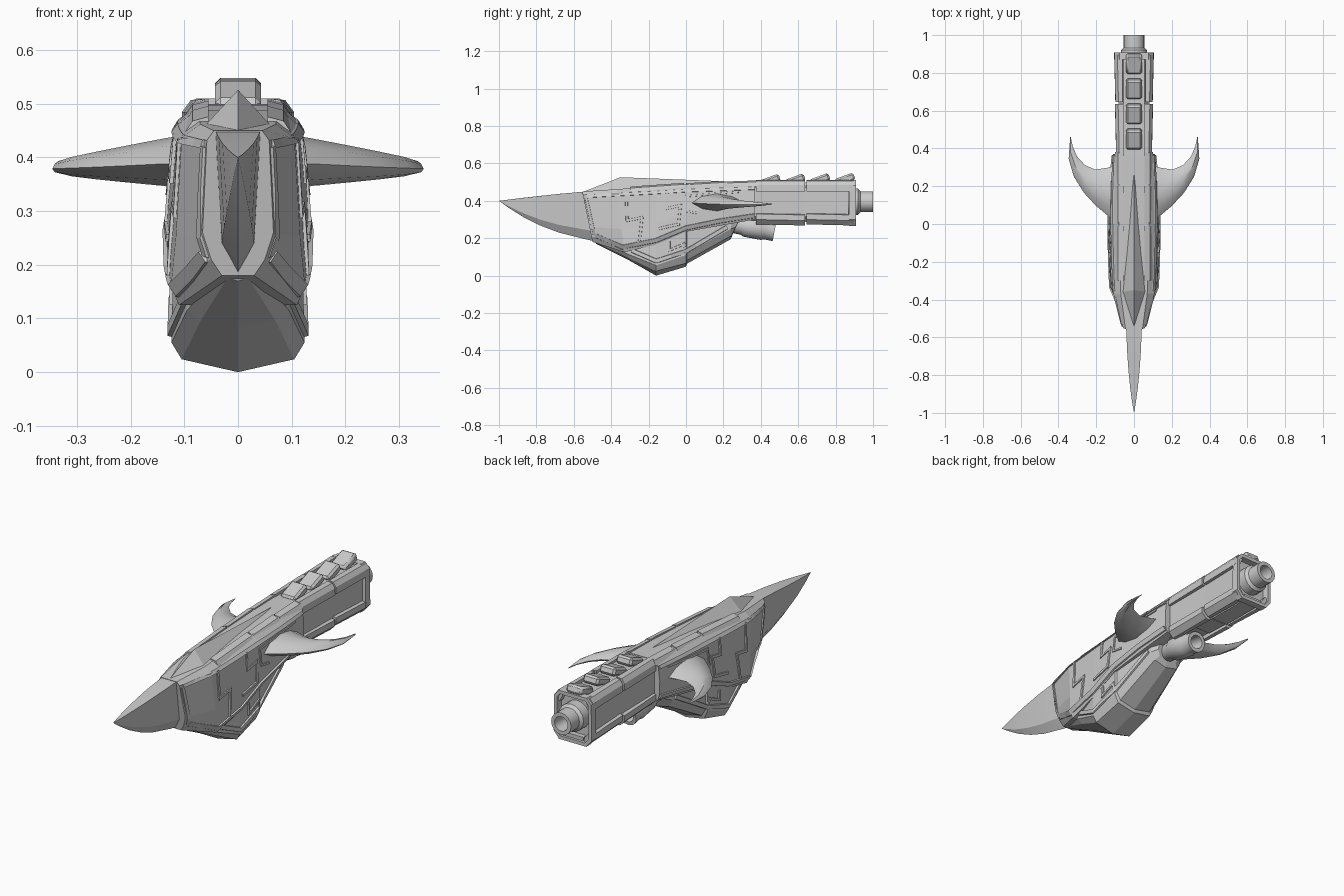
import bpy, bmesh, math
from mathutils import Vector
from mathutils.bvhtree import BVHTree

if "Cube" in bpy.data.objects:
    bpy.data.objects.remove(bpy.data.objects["Cube"])


def finish(name, bm, mirror=False, smooth=None):
    bmesh.ops.remove_doubles(bm, verts=bm.verts, dist=1e-5)
    bmesh.ops.recalc_face_normals(bm, faces=bm.faces)
    me = bpy.data.meshes.new(name)
    bm.to_mesh(me)
    ob = bpy.data.objects.new(name, me)
    bpy.context.collection.objects.link(ob)
    if mirror:
        ob.modifiers.new("mirror", 'MIRROR')
    if smooth:
        bpy.context.view_layer.objects.active = ob
        ob.select_set(True)
        bpy.ops.object.shade_smooth_by_angle(angle=math.radians(smooth))
        ob.select_set(False)
    bm.free()
    return ob


def skin(name, rings, caps=True, mirror=False, smooth=None):
    bm = bmesh.new()
    vs = [[bm.verts.new(p) for p in r] for r in rings]
    n = len(rings[0])
    for a, b in zip(vs, vs[1:]):
        for i in range(n):
            j = (i + 1) % n
            bm.faces.new((a[i], a[j], b[j], b[i]))
    if caps:
        bm.faces.new(vs[0])
        bm.faces.new(vs[-1])
    return finish(name, bm, mirror, smooth)


def ring(yt, yb, half):
    """Half profile (x, z) from top to bottom, mirrored; y runs from yt to yb."""
    zt, zb = half[0][1], half[-1][1]
    pts = [(x, yb + (yt - yb) * (z - zb) / ((zt - zb) or 1), z) for x, z in half]
    return pts + [(-x, y, z) for x, y, z in reversed(pts) if x > 0]


def bvh(ob):
    return BVHTree.FromPolygons([v.co for v in ob.data.vertices],
                                [p.vertices for p in ob.data.polygons])


def strip(name, path, width, height, trees):
    """Raised band laid on the side of the hull along a (y, z) path."""
    pts = []
    for a, b in zip(path, path[1:]):
        a, b = Vector(a), Vector(b)
        k = max(1, int((b - a).length / 0.06))
        pts += [a.lerp(b, i / k) for i in range(k)]
    pts.append(Vector(path[-1]))
    rings = []
    for i, p in enumerate(pts):
        d0 = (p - pts[i - 1]).normalized() if i else (pts[1] - p).normalized()
        d1 = (pts[i + 1] - p).normalized() if i < len(pts) - 1 else d0
        n0, n1 = Vector((-d0.y, d0.x)), Vector((-d1.y, d1.x))
        m = (n0 + n1).normalized()
        m = m * (width / 2 / max(0.5, m.dot(n0)))
        r = []
        for q in (p + m, p - m):
            xs = []
            for t in trees:
                hit = t.ray_cast(Vector((1, q.x, q.y)), Vector((-1, 0, 0)))[0]
                if hit is None:
                    hit = t.find_nearest(Vector((0.12, q.x, q.y)))[0]
                    xs.append(hit.x - 0.004)
                else:
                    xs.append(hit.x)
            r.append((max(xs), q))
        (xa, a), (xb, b) = r
        c, e = a.lerp(b, 0.15), b.lerp(a, 0.15)
        rings.append([(xa - .012, *a), (xa + height, *c), (xb + height, *e), (xb - .012, *b)])
    return skin(name, rings, mirror=True)


def tube(name, start, end, profile, sides=16):
    """Lathe a (radius, t) profile around the axis start-end."""
    s, e = Vector(start), Vector(end)
    q = (e - s).to_track_quat('Z', 'Y')
    L = (e - s).length
    rings = []
    for r, t in profile:
        rings.append([s + q @ Vector((r * math.cos(i * math.tau / sides),
                                      r * math.sin(i * math.tau / sides), t * L))
                      for i in range(sides)])
    return skin(name, rings, smooth=35)


# Upper hull
hull = skin("upper_hull", [
    ring(-.555, -.50, [(0, .45), (.045, .45), (.058, .432), (.066, .26), (.05, .21), (.03, .18), (0, .18)]),
    ring(-.37, -.33, [(0, .462), (.07, .462), (.105, .437), (.116, .25), (.125, .16), (.11, .125), (0, .125)]),
    ring(-.16, -.16, [(0, .478), (.075, .478), (.113, .447), (.126, .28), (.131, .2), (.12, .165), (0, .165)]),
    ring(0, 0, [(0, .488), (.08, .488), (.116, .457), (.131, .33), (.133, .26), (.123, .235), (0, .235)]),
    ring(.2, .2, [(0, .497), (.08, .497), (.113, .466), (.125, .38), (.125, .3), (.113, .27), (0, .27)]),
    ring(.37, .37, [(0, .5), (.075, .5), (.103, .475), (.112, .4), (.11, .33), (.1, .3), (0, .3)])])

# Belly hull with a step at the middle seam
belly = skin("belly_hull", [
    ring(-.48, -.48, [(0, .22), (.03, .22), (.03, .19), (.02, .175), (0, .17)]),
    ring(-.31, -.31, [(0, .2), (.09, .2), (.095, .115), (.07, .095), (0, .085)]),
    ring(-.16, -.16, [(0, .22), (.12, .22), (.124, .055), (.105, .024), (0, .0)]),
    ring(0, 0, [(0, .28), (.119, .28), (.122, .11), (.1, .066), (0, .048)]),
    ring(.006, .006, [(0, .28), (.112, .28), (.115, .12), (.092, .082), (0, .064)]),
    ring(.24, .24, [(0, .32), (.09, .32), (.09, .25), (.07, .212), (0, .195)]),
    ring(.29, .25, [(0, .31), (.07, .31), (.07, .26), (.05, .235), (0, .225)])])

H, B = bvh(hull), bvh(belly)

# Side bands, seams and stepped panel lines
for name, path, w, h, trees in [
    ("lower_belt", [(-.485, .215), (-.34, .152), (-.16, .188), (0, .255), (.18, .292), (.365, .32)], .03, .008, [H]),
    ("shoulder_belt", [(-.53, .425), (-.16, .445), (0, .455), (.365, .468)], .022, .007, [H]),
    ("front_collar", [(-.535, .42), (-.497, .25), (-.49, .215)], .02, .006, [H]),
    ("front_zigzag", [(-.32, .435), (-.315, .295), (-.235, .31), (-.25, .175)], .018, .006, [H]),
    ("rear_zigzag", [(-.1, .445), (-.1, .36), (-.03, .375), (-.04, .275), (-.15, .25)], .018, .006, [H]),
    ("fin_panel_edge", [(.3, .45), (0, .425), (0, .345), (.06, .335)], .014, .005, [H]),
    ("belly_belt", [(-.29, .135), (-.16, .078), (0, .13), (.22, .26)], .028, .008, [B]),
    ("belly_zigzag", [(-.09, .185), (-.09, .135), (-.01, .17), (0, .12)], .016, .006, [B]),
]:
    strip(name, path, w, h, trees)

# Front blade with a bevelled lower edge
rings = []
for y, zt, zb, w in [(-1, .4, .4, 0), (-.95, .406, .364, .009), (-.87, .416, .313, .02),
                     (-.78, .426, .268, .029), (-.68, .437, .23, .036), (-.54, .449, .195, .042),
                     (-.47, .45, .18, .042)]:
    k = (zt - zb) * .2
    rings.append(ring(y, y, [(0, zt + .0001), (w + 1e-6, zt), (w * .72 + 1e-6, zb + k), (0, zb)]))
skin("front_blade", rings, smooth=20)

# Faceted canopy and spine plates
bm = bmesh.new()
n, a, l, r, b = [bm.verts.new(p) for p in
                 [(0, -.55, .448), (0, -.35, .526), (-.068, -.36, .452), (.068, -.36, .452), (0, .27, .502)]]
for f in [(n, r, a), (n, a, l), (a, r, b), (a, b, l), (n, l, b, r)]:
    bm.faces.new(f)
finish("canopy", bm)
for i, (y0, y1, z0, z1) in enumerate([(-.3, -.01, .47, .49), (.0, .2, .488, .5), (.21, .38, .497, .503)]):
    bm = bmesh.new()
    low = [(.055, y0, z0 - .02), (.055, y0, z0 + .006), (.085, y0, z0 - .002), (.1, y0, z0 - .025)]
    bm.free()
    skin("spine_plate_%d" % i, [low, [(x, y1, z + z1 - z0) for x, y, z in low]], mirror=True)

# Swept side fins
rings = []
for (lx, ly), (tx, ty), zc, t in [((.10, .01), (.10, .31), .395, .05), ((.14, .045), (.14, .298), .394, .044),
                                  ((.2, .095), (.205, .288), .391, .035), ((.265, .165), (.26, .312), .388, .026),
                                  ((.318, .25), (.302, .358), .386, .018), ((.346, .345), (.324, .41), .385, .011),
                                  ((.338, .46), (.335, .46), .385, .001)]:
    P, Q = Vector((lx, ly, zc - .006)), Vector((tx, ty, zc))
    up = Vector((0, 0, 1))
    rings.append([P] + [P.lerp(Q, f) + up * t * s for f, s in [(.2, .7), (.5, 1), (.8, .6)]]
                 + [Q] + [P.lerp(Q, f) - up * t * s for f, s in [(.8, .6), (.5, 1), (.2, .7)]])
skin("side_fins", rings, mirror=True, smooth=30)

# Tail boom core
skin("tail_core", [ring(y, y, [(0, .498), (.055, .498), (w, .47), (w, .315), (.06, zb), (0, zb)])
                   for y, w, zb in [(.33, .082, .295), (.64, .082, .288), (.87, .088, .28)]])

# Tail corner rails and plates in two segments
for i, (y0, y1, g) in enumerate([(.375, .635, 0), (.645, .895, .008)]):
    e = .006
    top = [(.056, .495), (.056, .51), (.078, .507), (.094, .485), (.095, .45), (.07, .45)]
    bot = [(.07, .335), (.094, .33), (.094, .3), (.068, .274), (.05, .274), (.05, .3)]
    for name, sec in (("upper", top), ("lower", bot)):
        skin("tail_%s_rail_%d" % (name, i),
             [[(x + g * .5, y0, z) for x, z in sec],
              [(x + (e if x > .06 else 0) + g * .5, y1, z - (e if name == "lower" else 0)) for x, z in sec]],
             mirror=True)
    skin("tail_keel_%d" % i, [ring(y, y, [(0, .3), (.052, .3), (.045, zb), (0, zb)])
                              for y, zb in [(y0 + .14 * (1 - i), .282 - g), (y1, .278 - g)]])

# Hollow frame at the tail end
out = [(0, .51), (.078, .51), (.104, .482), (.106, .3), (.076, .264), (0, .264)]
rim = skin("tail_rim", [ring(y, y, out) for y in (.872, .908)], caps=False)
m = rim.modifiers.new("wall", 'SOLIDIFY')
m.thickness = .018
m.offset = -1

# Raised dorsal scales
for i in range(4):
    bpy.ops.mesh.primitive_cube_add(size=1, location=(0, .45 + .133 * i, .507 + .002 * i),
                                    rotation=(math.radians(20), 0, 0))
    s = bpy.context.object
    s.name = "dorsal_scale_%d" % i
    s.scale = (.086, .108, .042)
    bpy.ops.object.transform_apply(location=False, rotation=False, scale=True)
    m = s.modifiers.new("bevel", 'BEVEL')
    m.width = .01
    m.segments = 1

# Hollow tail and belly exhaust pipes
tube("tail_exhaust", (0, .84, .395), (0, 1, .395),
     [(.07, 0), (.07, .5), (.056, .58), (.056, 1), (.037, 1), (.034, .5)])
tube("belly_exhaust", (0, .16, .295), (0, .473, .236),
     [(.05, 0), (.05, .45), (.058, .5), (.058, .8), (.052, .84), (.052, 1), (.034, 1), (.03, .7)])
